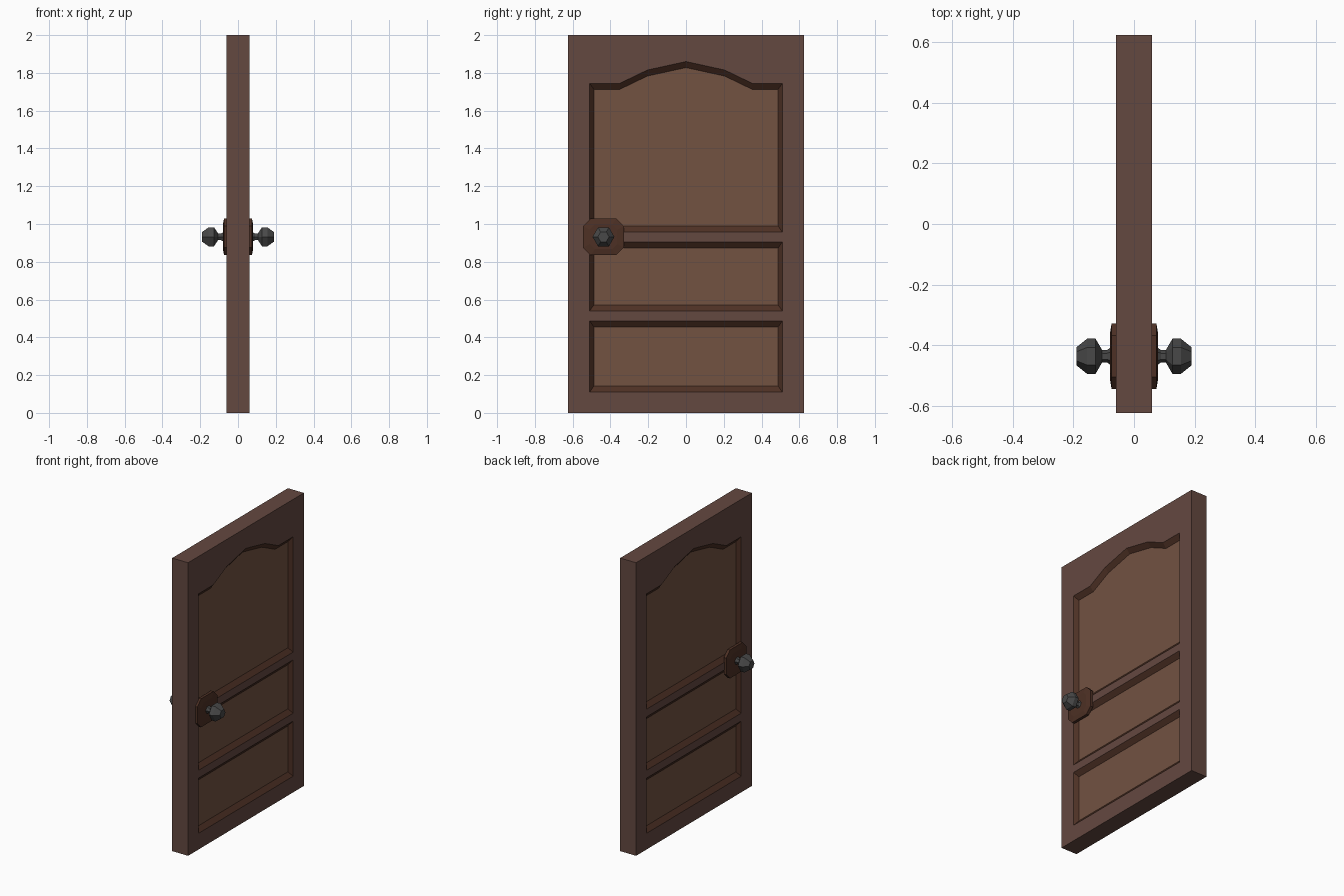
import bpy, bmesh
from math import cos, sin, pi

if "Cube" in bpy.data.objects:
    bpy.data.objects.remove(bpy.data.objects["Cube"])


def material(name, rgb):
    m = bpy.data.materials.new(name)
    m.diffuse_color = (*rgb, 1)
    m.use_nodes = True
    m.node_tree.nodes["Principled BSDF"].inputs["Base Color"].default_value = m.diffuse_color
    return m


FRAME = material("frame_wood", (0.127, 0.065, 0.051))
PANEL = material("panel_wood", (0.170, 0.084, 0.053))
TRIM = material("dark_wood", (0.075, 0.030, 0.018))
METAL = material("dark_metal", (0.065, 0.065, 0.065))


def finish(name, bm, mats):
    """Make an object from the +x half and mirror it to -x."""
    me = bpy.data.meshes.new(name)
    bm.to_mesh(me)
    bm.free()
    for m in mats:
        me.materials.append(m)
    ob = bpy.data.objects.new(name, me)
    bpy.context.collection.objects.link(ob)
    ob.modifiers.new("both_sides", 'MIRROR').use_axis[0] = True
    return ob


def ring(bm, pts, x):
    return [bm.verts.new((x, y, z)) for y, z in pts]


def bridge(bm, a, b, mat=0):
    n = len(a)
    for i in range(n):
        j = (i + 1) % n
        bm.faces.new((a[i], a[j], b[j], b[i])).material_index = mat


def loop_edges(bm, vs):
    return [bm.edges.new((vs[i], vs[(i + 1) % len(vs)])) for i in range(len(vs))]


# Door slab with three recessed panels
T, W, H, DEPTH = 0.06, 0.624, 2.0, 0.025
ARCH = [(0.35, 0), (0.205, 0.07), (0, 0.115), (-0.205, 0.07), (-0.35, 0)]


def panel_outline(z0, z1, arch, inset=0.0):
    y = 0.51 - 0.7 * inset
    z0, z1 = z0 + inset, z1 - inset
    top = [(ay, z1 + az) for ay, az in ARCH] if arch else []
    return [(-y, z0), (y, z0), (y, z1)] + top + [(-y, z1)]


bm = bmesh.new()
rect = [(-W, 0), (W, 0), (W, H), (-W, H)]
mid, face = ring(bm, rect, 0), ring(bm, rect, T)
bridge(bm, mid, face)
edges = [bm.edges.get((face[i], face[(i + 1) % 4])) for i in range(4)]
panels = [(0.11, 0.487, False), (0.54, 0.905, False), (0.957, 1.745, True)]
outers = []
for p in panels:
    outers.append(ring(bm, panel_outline(*p), T))
    edges += loop_edges(bm, outers[-1])
bmesh.ops.triangle_fill(bm, use_beauty=True, use_dissolve=False,
                        edges=edges, normal=(1, 0, 0))
for p, outer in zip(panels, outers):
    inner = ring(bm, panel_outline(*p, inset=0.032), T - DEPTH)
    bridge(bm, outer, inner, 2)
    bm.faces.new(inner).material_index = 1
bmesh.ops.recalc_face_normals(bm, faces=bm.faces)
bm.normal_update()
if sum(f.normal.x * f.calc_area() for f in bm.faces) < 0:
    bmesh.ops.reverse_faces(bm, faces=bm.faces)
finish("door_slab", bm, [FRAME, PANEL, TRIM])

# Handle position
KY, KZ = -0.437, 0.932


def loft(name, sections, mat):
    """Skin a stack of (outline, x) sections and cap both ends."""
    bm = bmesh.new()
    rings = [ring(bm, [(KY + y, KZ + z) for y, z in pts], x) for pts, x in sections]
    for a, b in zip(rings, rings[1:]):
        bridge(bm, a, b)
    bm.faces.new(rings[0])
    bm.faces.new(rings[-1])
    bmesh.ops.recalc_face_normals(bm, faces=bm.faces)
    return finish(name, bm, [mat])


# Octagonal backplate with a faintly raised middle
def octagon(a, b, c):
    return [(a, -b + c), (a, b - c), (a - c, b), (-a + c, b),
            (-a, b - c), (-a, -b + c), (-a + c, -b), (a - c, -b)]


big, small = octagon(0.108, 0.097, 0.04), octagon(0.073, 0.065, 0.027)
loft("handle_plate", [(big, 0.055), (big, 0.074), (small, 0.08)], TRIM)


# Six-sided knob on a flared stem
def hexagon(r):
    return [(r * cos(i * pi / 3), r * sin(i * pi / 3)) for i in range(6)]


profile = [(0.075, 0.03), (0.09, 0.02), (0.105, 0.02),
           (0.127, 0.058), (0.155, 0.058), (0.19, 0.03)]
loft("door_knob", [(hexagon(r), x) for x, r in profile], METAL)
